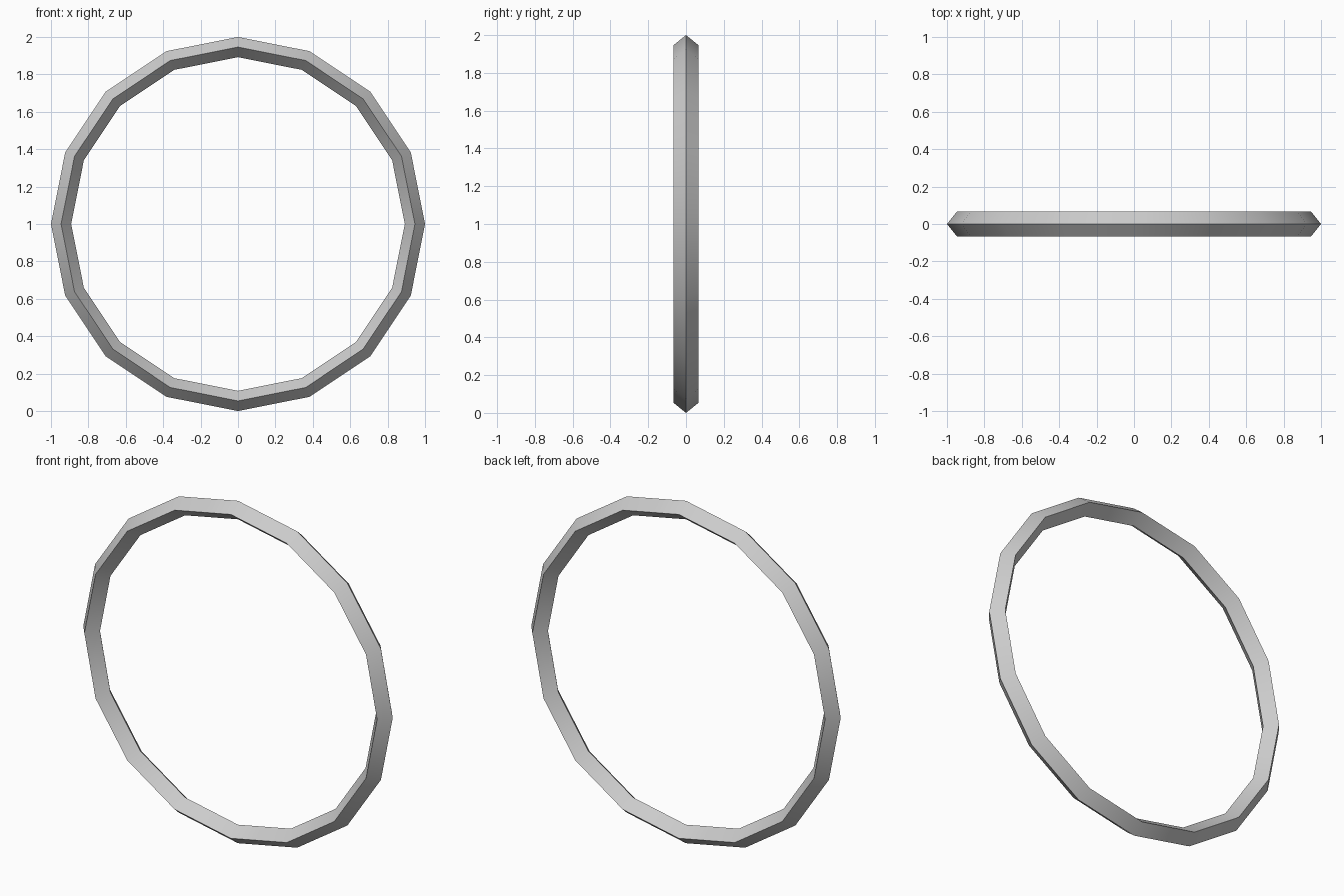
import bpy, math

if "Cube" in bpy.data.objects:
    bpy.data.objects.remove(bpy.data.objects["Cube"])

# Sixteen-sided ring with a diamond cross-section, standing upright
bpy.ops.mesh.primitive_torus_add(
    major_segments=16, minor_segments=4,
    major_radius=0.946, minor_radius=0.054,
    location=(0, 0, 1), rotation=(math.pi / 2, 0, 0))
ring = bpy.context.object
ring.name = "ring"

# Widen the section front to back
ring.scale.z = 0.067 / 0.054
bpy.ops.object.transform_apply(location=False, rotation=True, scale=True)

# Smooth around the hoop, sharp along the diamond ridges
bpy.ops.object.shade_smooth_by_angle(angle=math.radians(30))
